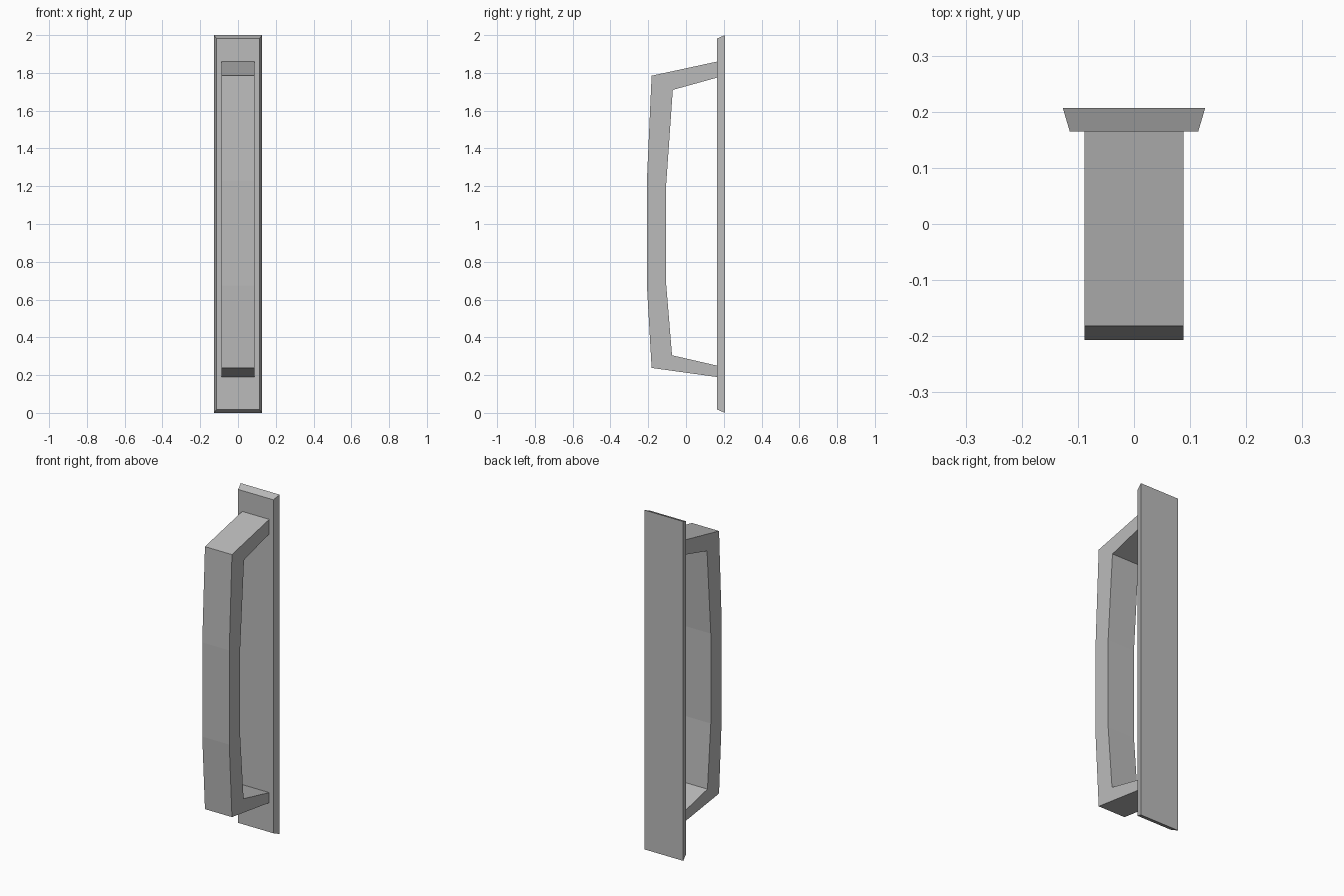
import bpy
import bmesh

cube = bpy.data.objects.get("Cube")
if cube:
    bpy.data.objects.remove(cube, do_unlink=True)

# One plain grey for every part
grey = bpy.data.materials.new("satin_grey")
grey.use_nodes = True
colour = (0.5, 0.5, 0.5, 1)
grey.diffuse_color = colour
grey.node_tree.nodes["Principled BSDF"].inputs["Base Color"].default_value = colour


def make_object(name, bm):
    bmesh.ops.recalc_face_normals(bm, faces=bm.faces)
    mesh = bpy.data.meshes.new(name)
    bm.to_mesh(mesh)
    bm.free()
    mesh.materials.append(grey)
    obj = bpy.data.objects.new(name, mesh)
    bpy.context.collection.objects.link(obj)
    return obj


# Back plate: a box whose front face is drawn in to bevel all four sides
FRONT, BACK = 0.165, 0.207
HALF_WIDTH, BEVEL = 0.127, 0.0125
bm = bmesh.new()
bmesh.ops.create_cube(bm, size=2)
for v in bm.verts:
    front = v.co.y < 0
    inset = BEVEL if front else 0
    v.co.x *= HALF_WIDTH - inset
    v.co.z = 1 + v.co.z * (1 - inset * 1.4)
    v.co.y = FRONT if front else BACK
make_object("back_plate", bm)

# Pull handle: paired outer and inner points (y, z) from top to bottom
outer = [(FRONT, 1.86), (-0.182, 1.785), (-0.207, 1.23),
         (-0.207, 0.675), (-0.182, 0.238), (FRONT, 0.19)]
inner = [(FRONT, 1.775), (-0.07, 1.71), (-0.105, 1.21),
         (-0.105, 0.68), (-0.074, 0.305), (FRONT, 0.25)]
GRIP = 0.088
bm = bmesh.new()
rings = []
for (yo, zo), (yi, zi) in zip(outer, inner):
    section = [(-GRIP, yo, zo), (GRIP, yo, zo), (GRIP, yi, zi), (-GRIP, yi, zi)]
    rings.append([bm.verts.new(p) for p in section])
for a, b in zip(rings, rings[1:]):
    for i in range(4):
        j = (i + 1) % 4
        bm.faces.new((a[i], a[j], b[j], b[i]))
bm.faces.new(rings[0])
bm.faces.new(rings[-1])
make_object("pull_handle", bm)
